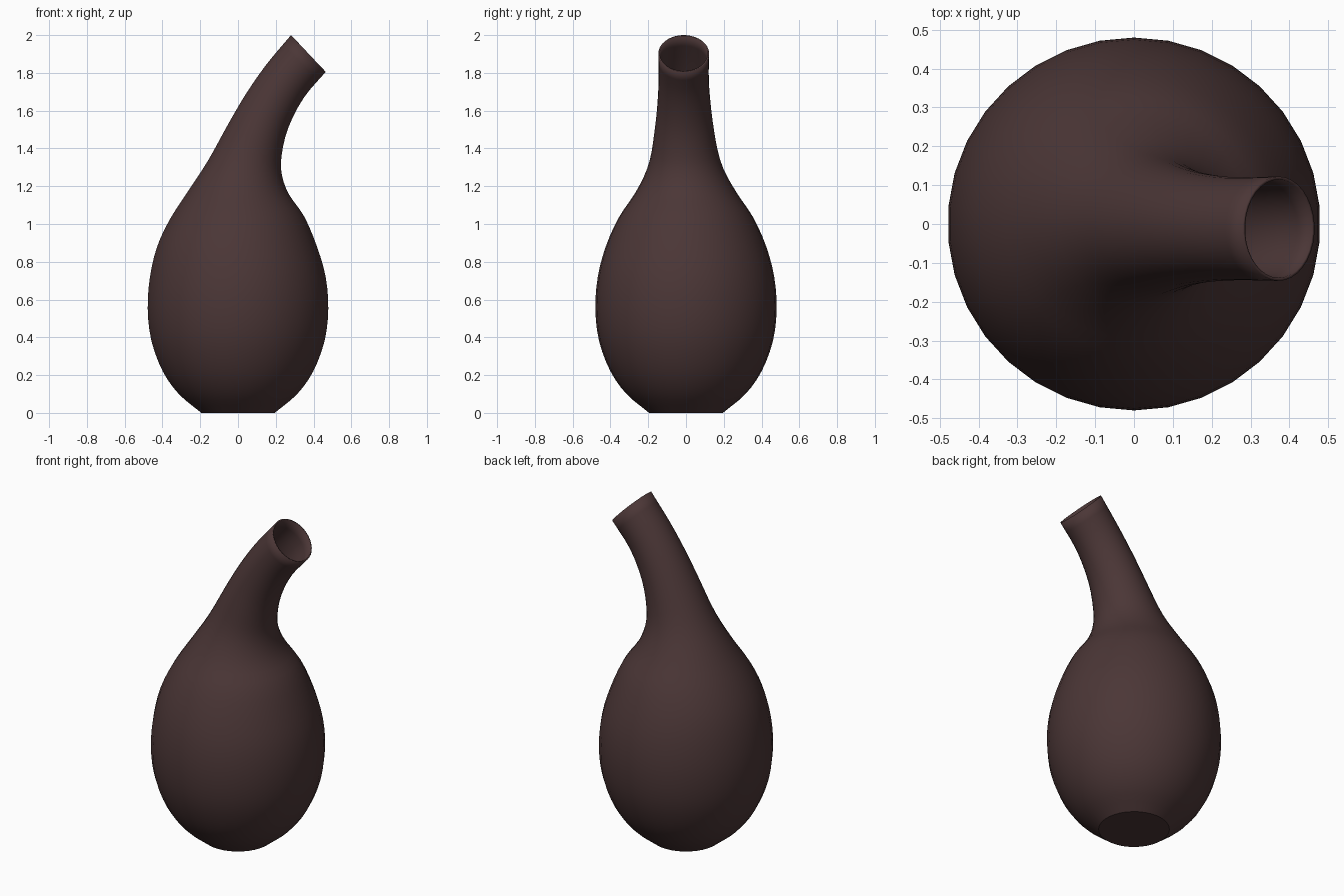
import bpy, bmesh, math
from mathutils import Vector

if "Cube" in bpy.data.objects:
    bpy.data.objects.remove(bpy.data.objects["Cube"])

SIDES, STEPS = 34, 3

# Cross-sections of the body: left x, left z, right x, right z, y drift
sections = [
    (-.205, .008, .205, .008, 0), (-.315, .10, .315, .10, 0),
    (-.40, .22, .40, .22, 0), (-.46, .38, .46, .38, 0),
    (-.48, .55, .48, .55, 0), (-.468, .72, .466, .72, 0),
    (-.43, .88, .42, .88, 0), (-.362, 1.025, .352, 1.04, 0),
    (-.265, 1.175, .272, 1.155, 0), (-.16, 1.335, .234, 1.255, -.004),
    (-.055, 1.525, .231, 1.36, -.008), (.042, 1.69, .267, 1.51, -.01),
    (.15, 1.845, .35, 1.67, -.012), (.28, 2.0, .465, 1.805, -.012)]


def smooth_sections(pts):
    """Catmull-Rom interpolation between the sections."""
    first = [2 * a - b for a, b in zip(pts[0], pts[1])]
    last = [2 * a - b for a, b in zip(pts[-1], pts[-2])]
    p = [first] + list(pts) + [last]
    out = []
    for i in range(1, len(p) - 2):
        for s in range(STEPS):
            t = s / STEPS
            out.append([.5 * (2 * b + (c - a) * t + (2 * a - 5 * b + 4 * c - d) * t * t
                              + (3 * b - a - 3 * c + d) * t ** 3)
                        for a, b, c, d in zip(*p[i - 1:i + 3])])
    out.append(pts[-1])
    return out


# Vase: tilted round rings bridged from the foot to the open mouth
bm = bmesh.new()
rings = []
for lx, lz, rx, rz, y in [(-.195, 0, .195, 0, 0)] + smooth_sections(sections):
    left, right = Vector((lx, y, lz)), Vector((rx, y, rz))
    centre, u = (left + right) / 2, (right - left) / 2
    v = Vector((0, u.length, 0))
    ring = []
    for k in range(SIDES):
        a = math.pi / 2 + 2 * math.pi * k / SIDES
        ring.append(bm.verts.new(centre + u * math.cos(a) + v * math.sin(a)))
    rings.append(ring)
for low, high in zip(rings, rings[1:]):
    for k in range(SIDES):
        n = (k + 1) % SIDES
        bm.faces.new((low[k], low[n], high[n], high[k]))
bm.faces.new(rings[0][::-1])
mesh = bpy.data.meshes.new("vase")
bm.to_mesh(mesh)
bm.free()
vase = bpy.data.objects.new("vase", mesh)
bpy.context.collection.objects.link(vase)

# Dark brown glaze
glaze = bpy.data.materials.new("dark_glaze")
glaze.diffuse_color = (.07, .037, .037, 1)
glaze.use_nodes = True
glaze.node_tree.nodes["Principled BSDF"].inputs["Base Color"].default_value = glaze.diffuse_color
mesh.materials.append(glaze)

# Smooth body with a crisp foot, and a thin wall
bpy.context.view_layer.objects.active = vase
vase.select_set(True)
bpy.ops.object.shade_smooth_by_angle(angle=math.radians(35))
wall = vase.modifiers.new("wall", 'SOLIDIFY')
wall.thickness = .008
wall.offset = -1
